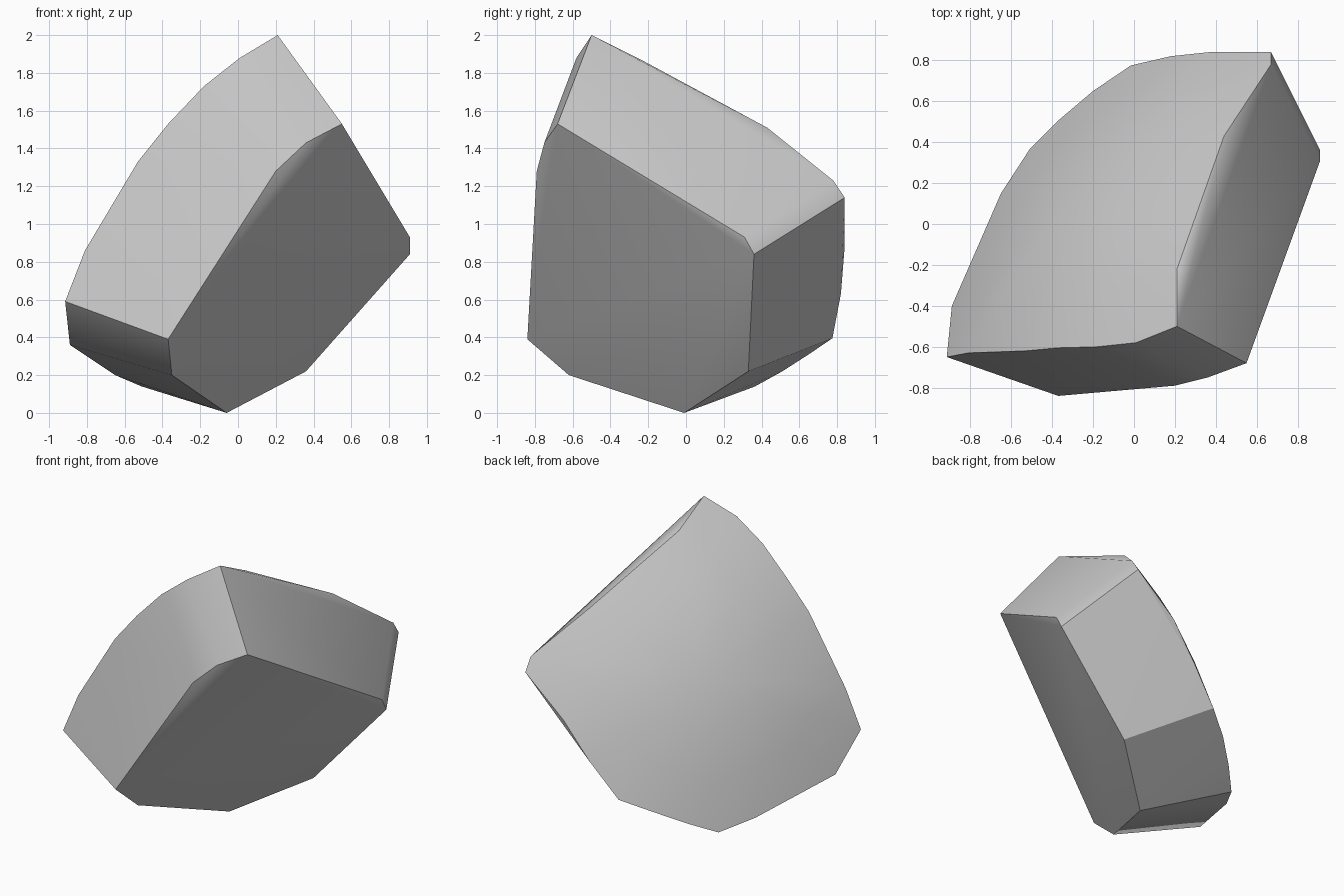
import bpy
import bmesh
import math
from mathutils import Vector

default_cube = bpy.data.objects.get("Cube")
if default_cube:
    bpy.data.objects.remove(default_cube, do_unlink=True)


def make_material(name, colour):
    material = bpy.data.materials.new(name)
    material.use_nodes = True
    material.diffuse_color = colour
    shader = material.node_tree.nodes["Principled BSDF"]
    shader.inputs["Base Color"].default_value = colour
    shader.inputs["Roughness"].default_value = 0.8
    return material


# Outline of the large flat fracture face
fracture_outline = [
    (0.55, -0.68, 1.53), (0.36, -0.75, 1.43), (0.2, -0.79, 1.28),
    (-0.37, -0.84, 0.39), (-0.35, -0.62, 0.2), (-0.06, -0.01, 0),
    (0.36, 0.33, 0.22), (0.91, 0.36, 0.84), (0.91, 0.31, 0.93),
]

# Rim of the domed outer face, one run per broken side
front_rim = [
    (0.21, -0.5, 2), (0.01, -0.58, 1.88), (-0.18, -0.6, 1.73),
    (-0.37, -0.605, 1.53), (-0.53, -0.62, 1.33), (-0.81, -0.63, 0.86),
    (-0.915, -0.65, 0.59),
]
lower_rim = [
    (-0.89, -0.4, 0.36), (-0.65, 0.15, 0.2), (-0.51, 0.365, 0.14),
    (-0.365, 0.51, 0.22), (-0.2, 0.65, 0.31), (-0.015, 0.775, 0.395),
]
back_rim = [(0.18, 0.82, 0.63), (0.37, 0.84, 0.88), (0.67, 0.84, 1.14)]
top_rim = [(0.67, 0.78, 1.23), (0.44, 0.43, 1.51), (0.21, -0.22, 1.86)]
rim = [Vector(p) for p in front_rim + lower_rim + back_rim + top_rim]

# The outer face is part of a large ball
ball_centre = Vector((1.75, -1.465, -0.295))
ball_radius = 2.925


def on_ball(point):
    return ball_centre + (point - ball_centre).normalized() * ball_radius


def dome_points():
    middle = sum(rim, Vector()) / len(rim)
    points = [on_ball(middle)]
    for fraction in (0.35, 0.7):
        points += [on_ball(p.lerp(middle, fraction)) for p in rim]
    return points


def build_chunk(name, points, material):
    bm = bmesh.new()
    for point in points:
        bm.verts.new(point)
    bmesh.ops.convex_hull(bm, input=bm.verts[:])
    # Remove points left inside the hull
    loose = [v for v in bm.verts if not v.link_faces]
    bmesh.ops.delete(bm, geom=loose, context="VERTS")
    # Join the triangles of each flat side
    bmesh.ops.dissolve_limit(bm, angle_limit=math.radians(1),
                             verts=bm.verts[:], edges=bm.edges[:])
    bmesh.ops.recalc_face_normals(bm, faces=bm.faces[:])
    mesh = bpy.data.meshes.new(name)
    bm.to_mesh(mesh)
    bm.free()
    mesh.materials.append(material)
    chunk = bpy.data.objects.new(name, mesh)
    bpy.context.collection.objects.link(chunk)
    return chunk


# Rock fragment
stone_grey = make_material("stone grey", (0.57, 0.57, 0.57, 1))
outline = [Vector(p) for p in fracture_outline]
fragment = build_chunk("rock_fragment", outline + rim + dome_points(), stone_grey)

# Smooth dome, crisp broken edges
bpy.ops.object.select_all(action="DESELECT")
fragment.select_set(True)
bpy.context.view_layer.objects.active = fragment
bpy.ops.object.shade_smooth_by_angle(angle=math.radians(30))
